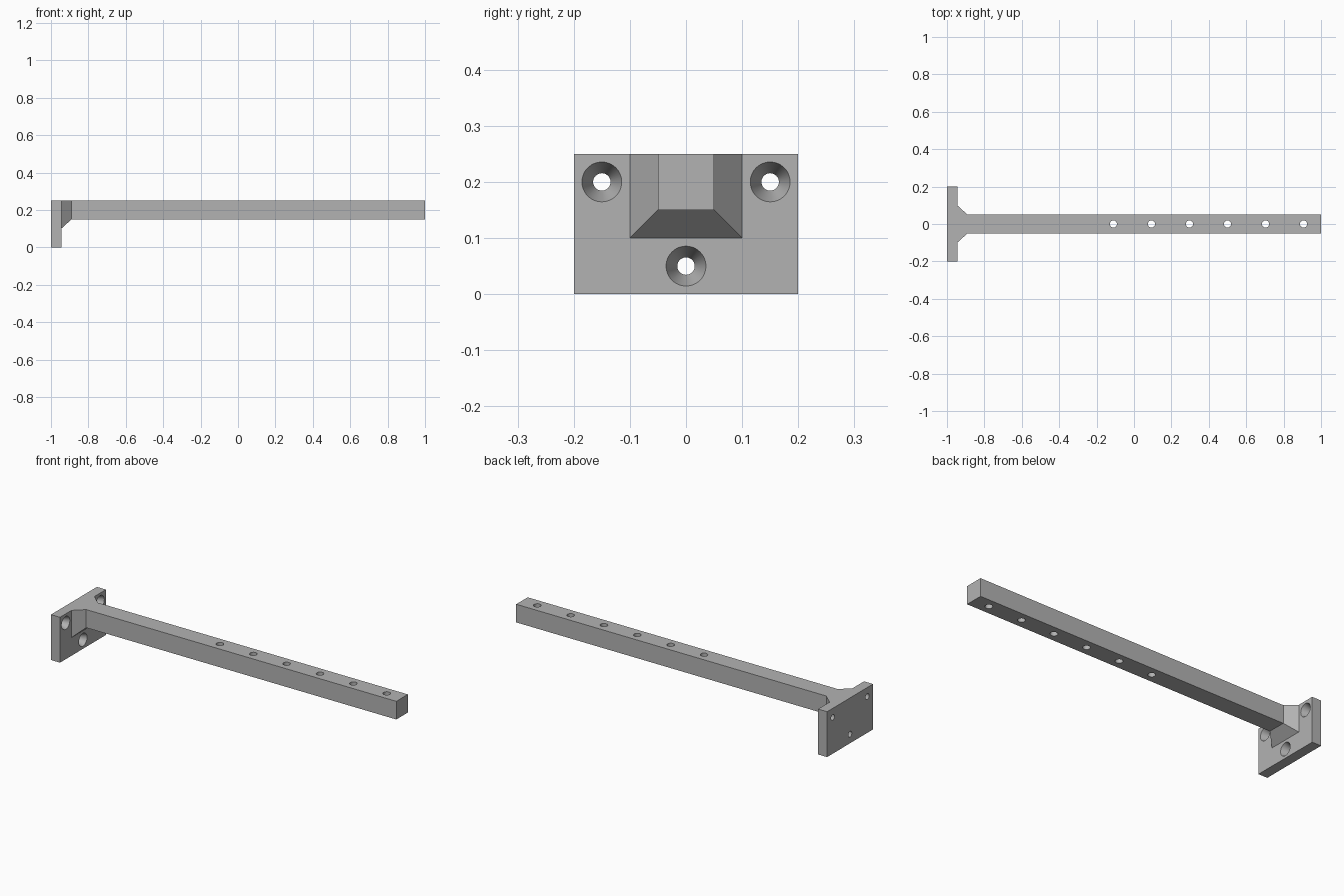
import bpy, bmesh, math
from mathutils import Matrix, Vector

cube = bpy.data.objects.get("Cube")
if cube:
    bpy.data.objects.remove(cube, do_unlink=True)

TOP = 0.25
PLATE_BACK, PLATE_FRONT = -1.0, -0.945

grey = bpy.data.materials.new("plain grey")
grey.use_nodes = True
grey.diffuse_color = (0.45, 0.45, 0.45, 1)
grey.node_tree.nodes["Principled BSDF"].inputs["Base Color"].default_value = (0.45, 0.45, 0.45, 1)


def make_object(name, bm):
    bmesh.ops.recalc_face_normals(bm, faces=bm.faces)
    mesh = bpy.data.meshes.new(name)
    bm.to_mesh(mesh)
    bm.free()
    mesh.materials.append(grey)
    obj = bpy.data.objects.new(name, mesh)
    bpy.context.collection.objects.link(obj)
    return obj


def loft(name, sections):
    """Skin rectangular sections (x, half width, bottom), all flush at the top."""
    bm = bmesh.new()
    rings = [[bm.verts.new((x, y, z)) for y, z in
              ((-w, low), (w, low), (w, TOP), (-w, TOP))] for x, w, low in sections]
    for a, b in zip(rings, rings[1:]):
        for i in range(4):
            j = (i + 1) % 4
            bm.faces.new((a[i], a[j], b[j], b[i]))
    bm.faces.new(rings[0])
    bm.faces.new(rings[-1])
    return make_object(name, bm)


def add_cone(bm, start, end, r1, r2):
    """Capped cone or cylinder between two points."""
    start, end = Vector(start), Vector(end)
    axis = end - start
    turn = axis.to_track_quat('Z', 'Y').to_matrix().to_4x4()
    bmesh.ops.create_cone(bm, cap_ends=True, segments=48, radius1=r1, radius2=r2,
                          depth=axis.length,
                          matrix=Matrix.Translation((start + end) / 2) @ turn)


def combine(obj, tool, operation):
    mod = obj.modifiers.new(operation.title(), 'BOOLEAN')
    mod.operation, mod.solver, mod.object = operation, 'EXACT', tool
    tool.hide_render = True
    bpy.context.view_layer.update()
    graph = bpy.context.evaluated_depsgraph_get()
    mesh = bpy.data.meshes.new_from_object(obj.evaluated_get(graph))
    obj.modifiers.clear()
    obj.data = mesh
    bpy.data.objects.remove(tool, do_unlink=True)


# Mounting plate joined to the arm with its flared root
bracket = loft("bracket_arm", [(PLATE_BACK, 0.2, 0), (PLATE_FRONT, 0.2, 0)])
arm = loft("arm", [(-0.97, 0.1, 0.1), (PLATE_FRONT, 0.1, 0.1),
                   (-0.89, 0.05, 0.15), (1.0, 0.05, 0.15)])
combine(bracket, arm, 'UNION')

# Merge coplanar faces into clean flat panels
bm = bmesh.new()
bm.from_mesh(bracket.data)
bmesh.ops.remove_doubles(bm, verts=bm.verts, dist=1e-5)
bmesh.ops.dissolve_limit(bm, angle_limit=math.radians(1), verts=bm.verts, edges=bm.edges)
bm.to_mesh(bracket.data)
bm.free()

# Row of vertical holes along the arm, and tapered screw holes in the plate
bm = bmesh.new()
for i in range(6):
    x = -0.11 + i * 0.2033
    add_cone(bm, (x, 0, 0.1), (x, 0, 0.3), 0.019, 0.019)
for y, z in ((-0.15, 0.2), (0.15, 0.2), (0, 0.05)):
    slope = 0.02 / (PLATE_FRONT - PLATE_BACK)
    extra = 0.01
    add_cone(bm, (PLATE_BACK - extra, y, z), (PLATE_FRONT + extra, y, z),
             0.0155 - slope * extra, 0.0355 + slope * extra)
combine(bracket, make_object("hole_cutters", bm), 'DIFFERENCE')

# Smooth hole walls, crisp edges elsewhere
bpy.ops.object.select_all(action='DESELECT')
bracket.select_set(True)
bpy.context.view_layer.objects.active = bracket
bpy.ops.object.shade_smooth_by_angle(angle=math.radians(30))
